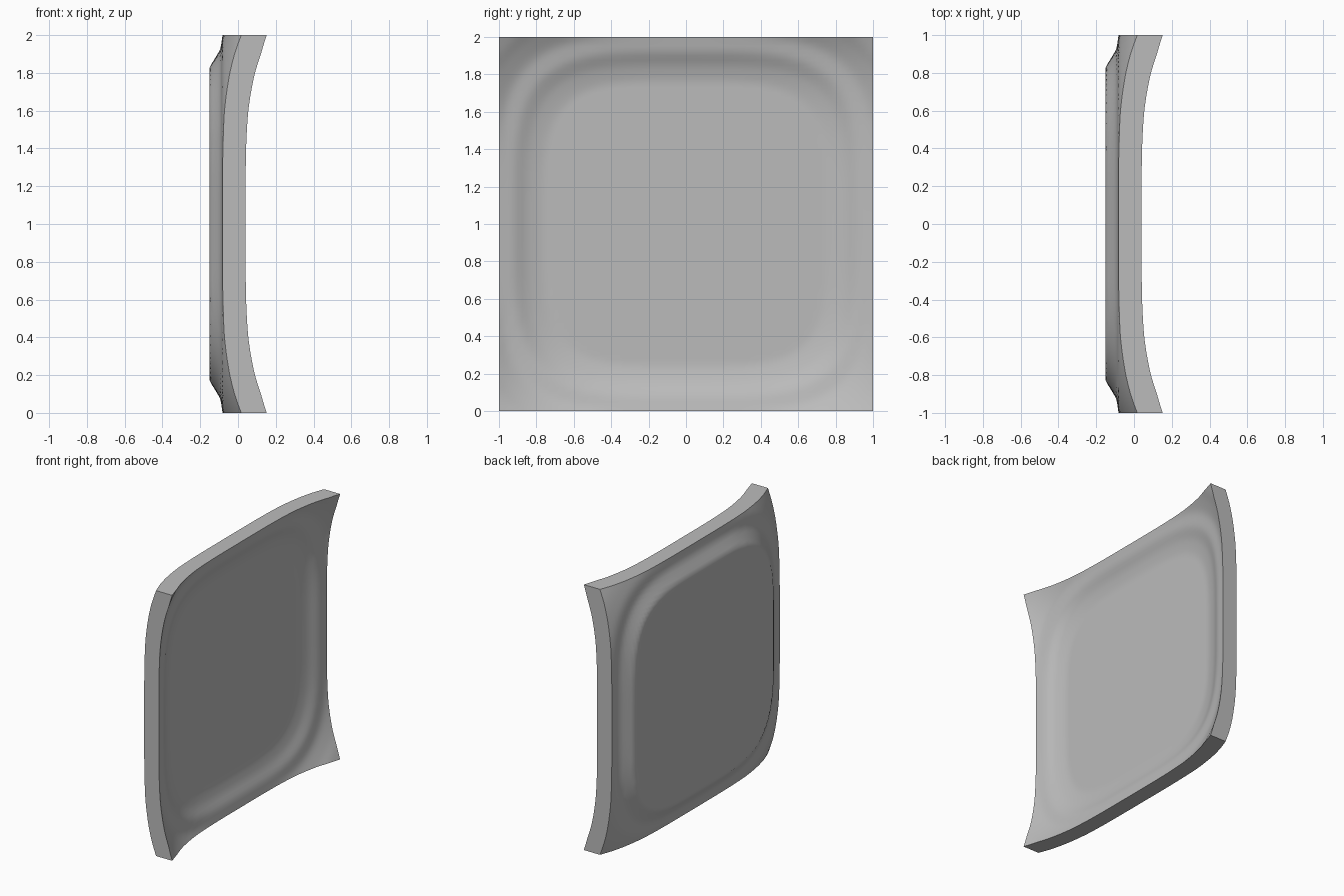
import bpy
import bmesh
import math

if "Cube" in bpy.data.objects:
    bpy.data.objects.remove(bpy.data.objects["Cube"], do_unlink=True)

# Plain grey finish
grey = bpy.data.materials.new("plain_grey")
grey.use_nodes = True
colour = (0.5, 0.5, 0.5, 1.0)
grey.diffuse_color = colour
grey.node_tree.nodes["Principled BSDF"].inputs["Base Color"].default_value = colour

SEGMENTS = 80
# (rounded-square radius, x) profiles of the raised side and the dished side
BACK = [(0, -0.152), (0.83, -0.152), (0.86, -0.132), (0.90, -0.108), (0.93, -0.092),
        (1.0, -0.082), (1.03, -0.072), (1.09, -0.043), (1.135, -0.018), (1.19, 0.018)]
FRONT = [(0, -0.03), (0.76, -0.03), (0.80, -0.022), (0.85, -0.008), (0.92, 0.025),
         (1.0, 0.04), (1.03, 0.054), (1.09, 0.09), (1.135, 0.122), (1.19, 0.152)]


def profile_x(points, r):
    for (r0, x0), (r1, x1) in zip(points, points[1:]):
        if r <= r1:
            return x0 + (x1 - x0) * (r - r0) / (r1 - r0)
    return points[-1][1]


def radius(a, b):
    return (a ** 4 + b ** 4) ** 0.25


# Square sheet, extruded into a slab, then each side shaped by its profile
bm = bmesh.new()
bmesh.ops.create_grid(bm, x_segments=SEGMENTS, y_segments=SEGMENTS, size=1.0)
back_verts = list(bm.verts)
result = bmesh.ops.extrude_face_region(bm, geom=list(bm.faces), use_keep_orig=True)
front_verts = [v for v in result["geom"] if isinstance(v, bmesh.types.BMVert)]

for verts, points in ((back_verts, BACK), (front_verts, FRONT)):
    for v in verts:
        y, z = v.co.x, v.co.y
        v.co = (profile_x(points, radius(y, z)), y, z + 1.0)

bmesh.ops.recalc_face_normals(bm, faces=bm.faces)
mesh = bpy.data.meshes.new("dished_panel")
bm.to_mesh(mesh)
bm.free()
mesh.materials.append(grey)

panel = bpy.data.objects.new("dished_panel", mesh)
bpy.context.collection.objects.link(panel)

# Smooth faces with crisp rim edges
bpy.ops.object.select_all(action="DESELECT")
panel.select_set(True)
bpy.context.view_layer.objects.active = panel
bpy.ops.object.shade_smooth_by_angle(angle=math.radians(40))
